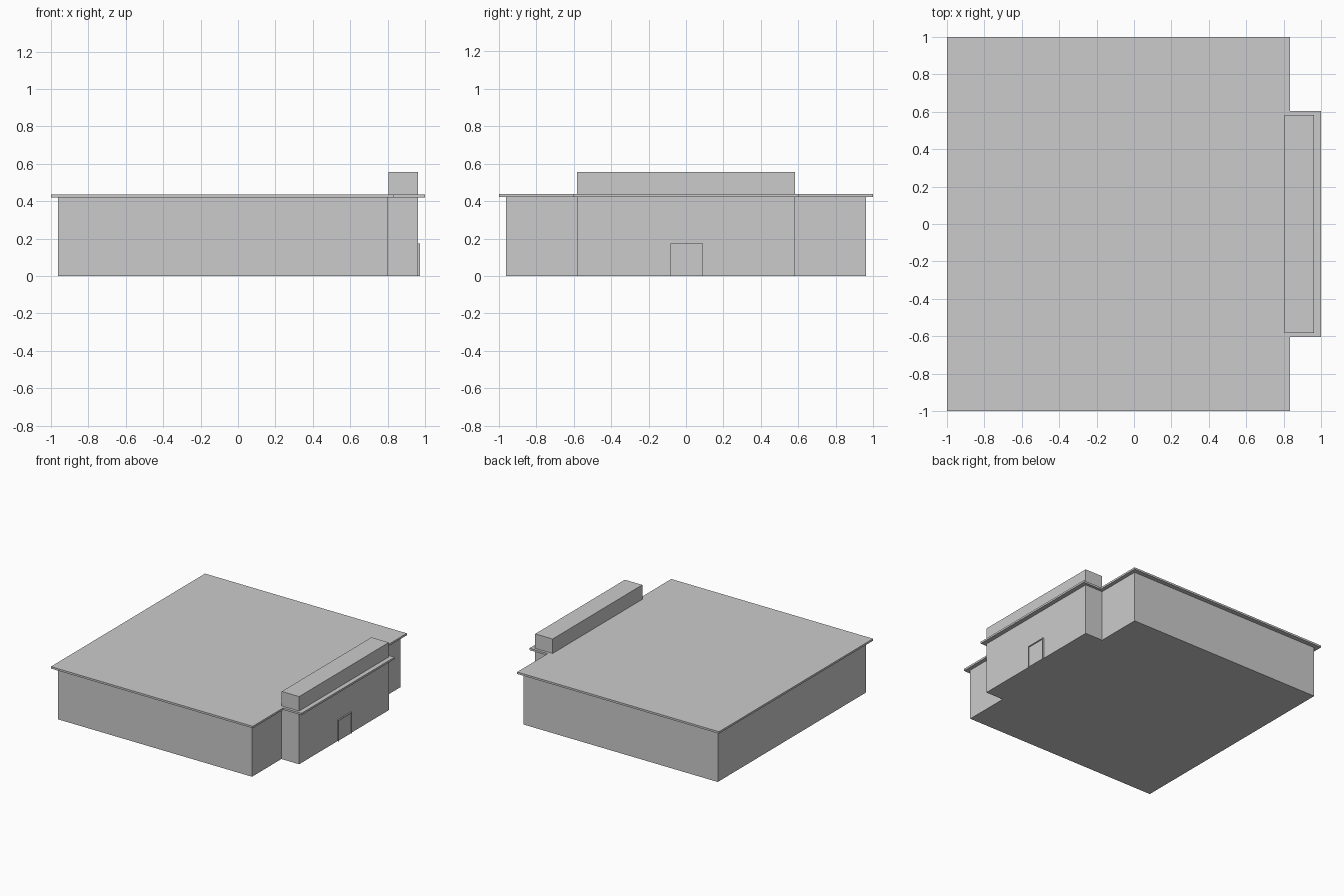
import bpy, bmesh

if "Cube" in bpy.data.objects:
    bpy.data.objects.remove(bpy.data.objects["Cube"])


def prism(name, outline, z0, z1):
    """Extrude a counter-clockwise plan outline from z0 to z1."""
    bm = bmesh.new()
    face = bm.faces.new([bm.verts.new((x, y, z0)) for x, y in outline])
    ext = bmesh.ops.extrude_face_region(bm, geom=[face], use_keep_orig=True)
    top = [g for g in ext["geom"] if isinstance(g, bmesh.types.BMVert)]
    bmesh.ops.translate(bm, verts=top, vec=(0, 0, z1 - z0))
    bmesh.ops.recalc_face_normals(bm, faces=bm.faces)
    mesh = bpy.data.meshes.new(name)
    bm.to_mesh(mesh)
    bm.free()
    obj = bpy.data.objects.new(name, mesh)
    bpy.context.collection.objects.link(obj)
    return obj


def box(name, x0, x1, y0, y1, z0, z1):
    return prism(name, [(x0, y0), (x1, y0), (x1, y1), (x0, y1)], z0, z1)


def stepped(x0, x1, x2, y_main, y_bay):
    """Square plan with an entrance bay projecting towards +x."""
    half = [(x1, y_bay), (x1, y_main), (x0, y_main)]
    right = [(x0, -y_main), (x1, -y_main), (x1, -y_bay), (x2, -y_bay)]
    return right + [(x2, y_bay)] + half


EAVE, ROOF, TOP = 0.421, 0.437, 0.556

# Walls, overhanging roof slab and raised parapet over the entrance
prism("walls", stepped(-0.963, 0.802, 0.963, 0.963, 0.582), 0, EAVE)
prism("roof_slab", stepped(-1, 0.834, 1, 1, 0.604), EAVE, ROOF)
box("entrance_parapet", 0.805, 0.963, -0.582, 0.582, ROOF, TOP)

# Double door: frame standing proud of the wall, with two leaves
WALL, PROUD, BAR = 0.963, 0.974, 0.006
Y0, Y1, HEAD = -0.084, 0.091, 0.175
mid = (Y0 + Y1) / 2
box("door_jamb_left", WALL, PROUD, Y0, Y0 + BAR, 0, HEAD)
box("door_jamb_right", WALL, PROUD, Y1 - BAR, Y1, 0, HEAD)
box("door_head", WALL, PROUD, Y0 + BAR, Y1 - BAR, HEAD - BAR, HEAD)
for side, a, b in (("left", Y0 + BAR, mid), ("right", mid, Y1 - BAR)):
    box("door_leaf_" + side, WALL, WALL + 0.003, a, b, 0, HEAD - BAR)
